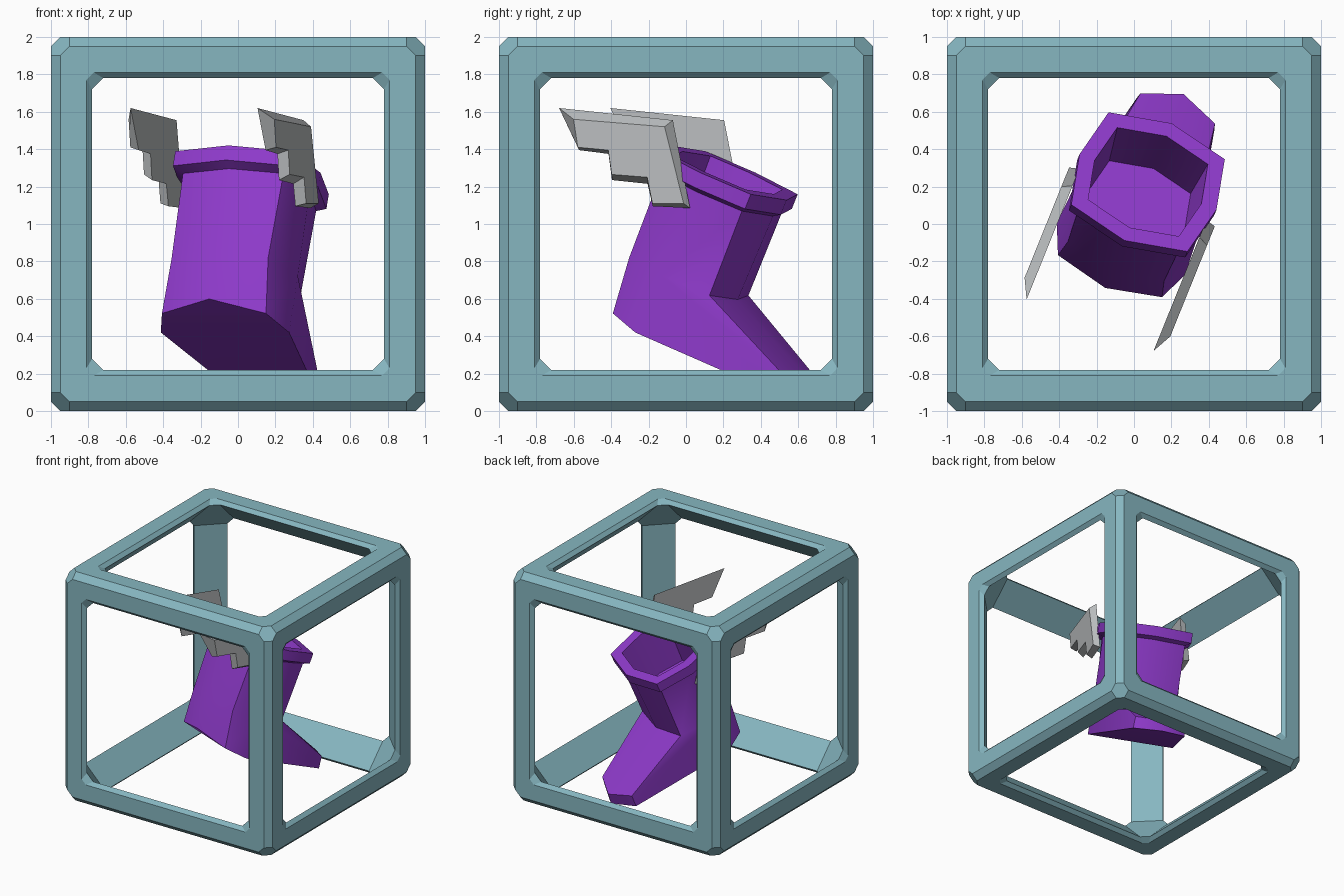
import bpy, bmesh, math
from itertools import permutations, product
from mathutils import Vector, Matrix

if "Cube" in bpy.data.objects:
    bpy.data.objects.remove(bpy.data.objects["Cube"])


def material(name, rgb):
    m = bpy.data.materials.new(name)
    m.diffuse_color = (*rgb, 1)
    m.use_nodes = True
    m.node_tree.nodes["Principled BSDF"].inputs["Base Color"].default_value = m.diffuse_color
    return m


TEAL = material("dusty teal", (0.24, 0.47, 0.53))
PURPLE = material("purple", (0.27, 0.042, 0.59))
GREY = material("light grey", (0.50, 0.52, 0.53))


def make(name, verts, faces, mat, matrix=None, smooth=None):
    """Build a mesh object, with normals made consistent."""
    bm = bmesh.new()
    vs = [bm.verts.new(v) for v in verts]
    for f in faces:
        bm.faces.new([vs[i] for i in f])
    bmesh.ops.remove_doubles(bm, verts=bm.verts, dist=1e-5)
    if matrix:
        bm.transform(matrix)
    bmesh.ops.recalc_face_normals(bm, faces=bm.faces)
    me = bpy.data.meshes.new(name)
    bm.to_mesh(me)
    bm.free()
    me.materials.append(mat)
    ob = bpy.data.objects.new(name, me)
    bpy.context.collection.objects.link(ob)
    if smooth:
        bpy.ops.object.select_all(action='DESELECT')
        ob.select_set(True)
        bpy.context.view_layer.objects.active = ob
        bpy.ops.object.shade_smooth_by_angle(angle=math.radians(smooth))
    return ob


# --- Cube frame: a chamfered shell around a similar void, with octagonal windows
def shell_points(a, b, c):
    return [Vector(s[i] * p[i] for i in range(3))
            for p in permutations((a, b, c)) for s in product((1, -1), repeat=3)]


def ring_facing(pts, d):
    """Points furthest along d, ordered around d."""
    d = Vector(d)
    top = max(p.dot(d) for p in pts)
    u = d.orthogonal().normalized()
    w = d.normalized().cross(u)
    near = [p for p in pts if p.dot(d) > top - 1e-4]
    return sorted(near, key=lambda p: math.atan2(p.dot(w), p.dot(u)))


outer = shell_points(1, 0.95, 0.90)
window = shell_points(1, 0.81, 0.77)
inner = shell_points(0.97, 0.78, 0.72)
verts, faces = [], []


def add_face(pts):
    faces.append(range(len(verts), len(verts) + len(pts)))
    verts.extend(pts)


for d in product((-1, 0, 1), repeat=3):
    n = sum(map(abs, d))
    if n > 1:                                   # bars and corners
        add_face(ring_facing(outer, d))
        add_face(ring_facing(inner, d))
    elif n == 1:                                # face border and window chamfer
        rings = [ring_facing(p, d) for p in (outer, window, inner)]
        for r, q in zip(rings, rings[1:]):
            for i in range(8):
                j = (i + 1) % 8
                add_face([r[i], r[j], q[j], q[i]])
make("cube_frame", verts, faces, TEAL, Matrix.Translation((0, 0, 1)))

# --- Boot: octagonal rings in its own frame (x sideways, y to the toe, z up the shaft)
YAW = Matrix.Rotation(math.radians(-22), 4, 'Z')


def octagon(front, fdiag, bdiag, back, wdiag, wside, z, k=1.0):
    half = [(0, front), (wdiag, fdiag), (wside, 0), (wdiag, bdiag), (0, back)]
    pts = half + [(-x, y) for x, y in half[3:0:-1]]
    return [Vector((x * k, y * k, z)) for x, y in pts]


rim = (0.368, 0.29, -0.29, -0.368, 0.335, 0.395)
rings = [octagon(*rim, -0.40, 0.70),            # inside floor
         octagon(*rim, 0, 0.78),                # mouth
         octagon(*rim, 0),                      # rim top
         octagon(*rim, -0.085),                 # rim bottom
         octagon(0.33, 0.262, -0.245, -0.31, 0.29, 0.35, -0.11),   # neck
         octagon(0.32, 0.265, -0.24, -0.31, 0.278, 0.36, -0.60)]   # ankle
verts = [v for r in rings for v in r]
faces = [range(8)]
for k in range(len(rings) - 1):
    for i in range(8):
        j = (i + 1) % 8
        faces.append([8 * k + i, 8 * k + j, 8 * k + 8 + j, 8 * k + 8 + i])
A = 8 * (len(rings) - 1)                        # first ankle index
H = len(verts)                                  # heel, from right side round to left
verts += [(0.37, -0.015, -0.937), (0.30, -0.20, -0.906), (0, -0.293, -0.862),
          (-0.30, -0.20, -0.906), (-0.37, -0.015, -0.937)]
T = len(verts)                                  # toe top, then toe bottom
verts += [(0.215, 0.825, -0.84), (0, 0.92, -0.85), (-0.215, 0.825, -0.84),
          (0.225, 0.832, -0.94), (0, 0.931, -0.94), (-0.225, 0.832, -0.94)]
for i in range(4):                              # heel wall
    faces.append([A + 2 + i, A + 3 + i, H + i + 1, H + i])
faces += [[A + 1, A, T + 1, T], [A, A + 7, T + 2, T + 1],            # instep
          [T, T + 1, T + 4, T + 3], [T + 1, T + 2, T + 5, T + 4],    # toe cap
          [A + 2, A + 1, T], [A + 2, T, T + 3, H],                   # right side
          [A + 6, A + 7, T + 2], [A + 6, T + 2, T + 5, H + 4],       # left side
          [H, T + 3, T + 4, T + 5, H + 4], range(H, H + 5)]          # sole
make("boot", verts, faces, PURPLE,
     Matrix.Translation((0.075, 0.225, 1.274)) @ YAW
     @ Matrix.Rotation(math.radians(-23.4), 4, 'X'), smooth=55)

# --- Wings: stepped plates, with the outer outline smaller than the inner one
outer_line = [(-0.485, 1.56), (0.04, 1.52), (0.15, 1.11), (-0.03, 1.11),
              (-0.06, 1.25), (-0.265, 1.265), (-0.285, 1.395), (-0.46, 1.41)]
inner_line = [(-0.59, 1.62), (0.066, 1.555), (0.165, 1.085), (-0.05, 1.095),
              (-0.08, 1.215), (-0.285, 1.235), (-0.305, 1.375), (-0.475, 1.395)]
for side, name in ((-1, "left_wing"), (1, "right_wing")):
    verts = [(side * 0.42, y, z) for y, z in outer_line]
    verts += [(side * 0.366, y, z) for y, z in inner_line]
    faces = [range(8), range(8, 16)]
    faces += [[i, (i + 1) % 8, 8 + (i + 1) % 8, 8 + i] for i in range(8)]
    make(name, verts, faces, GREY, YAW @ Matrix.Translation((-0.015, 0, 0)))
